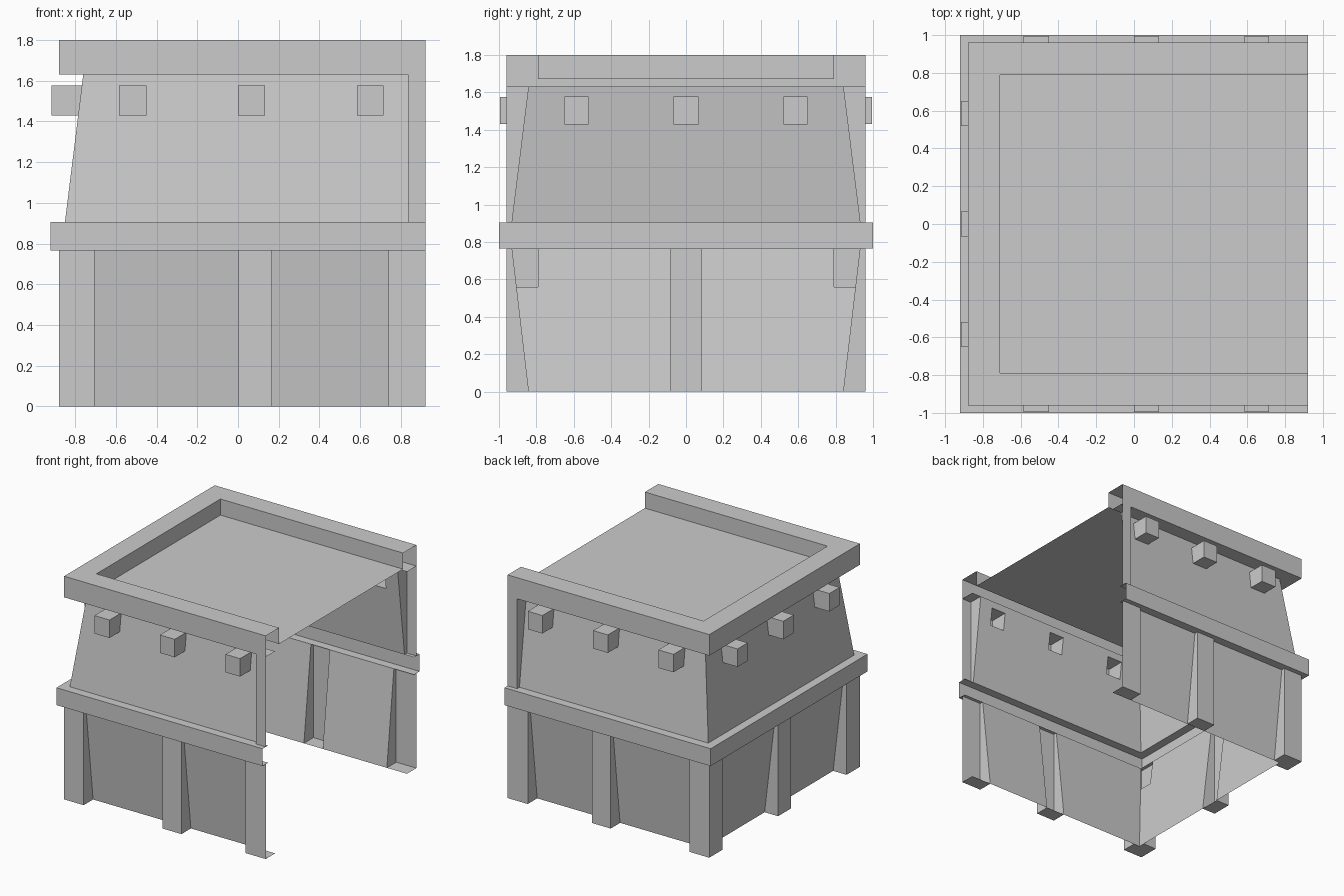
import bpy, bmesh

if "Cube" in bpy.data.objects:
    bpy.data.objects.remove(bpy.data.objects["Cube"])

# Side frames: u runs along the wall, d is the outward distance, z is up.
# Values of u are clamped so neighbouring sides meet in a mitre.
INSET = 0.08
OPEN_X = 0.92


def place(side, u, d, z):
    if side == "left":
        return (INSET - d, min(max(u, -d), d), z)
    u = min(max(u, INSET - d), OPEN_X)
    return (u, -d if side == "front" else d, z)


def wall_d(z):
    """Slope of the lower and upper walls."""
    if z < 0.8:
        return 0.84 + 0.09 * z / 0.765
    return 0.93 - 0.09 * (z - 0.905) / 0.725


def add_face(bm, side, pts):
    verts = [bm.verts.new(place(side, *p)) for p in pts]
    if side != "front":
        verts.reverse()
    bm.faces.new(verts)


def sweep(bm, side, u0, u1, profile):
    for (d0, z0), (d1, z1) in zip(profile, profile[1:]):
        add_face(bm, side, [(u0, d0, z0), (u1, d0, z0), (u1, d1, z1), (u0, d1, z1)])


def panel(bm, side, us, zs, is_hole):
    for a, b in zip(us, us[1:]):
        for lo, hi in zip(zs, zs[1:]):
            if not is_hole((a + b) / 2, (lo + hi) / 2):
                sweep(bm, side, a, b, [(wall_d(lo), lo), (wall_d(hi), hi)])


def bump(bm, side, u0, u1, z0, z1, d, ends=(True, True), bottom=True, top=True):
    """Hollow block standing out of a wall, open at the back."""
    prof = [(wall_d(z0), z0), (d, z0), (d, z1), (wall_d(z1), z1)]
    sweep(bm, side, u0, u1, prof[0 if bottom else 1:4 if top else 3])
    if ends[0]:
        add_face(bm, side, [(u0, *p) for p in prof])
    if ends[1]:
        add_face(bm, side, [(u1, *p) for p in reversed(prof)])


def finish(name, bm):
    bmesh.ops.remove_doubles(bm, verts=bm.verts, dist=0.0005)
    me = bpy.data.meshes.new(name)
    bm.to_mesh(me)
    bm.free()
    bpy.context.collection.objects.link(bpy.data.objects.new(name, me))


SIDES = ("front", "back", "left")
BEAMS = {"front": [(-0.585, -0.45), (0.0, 0.132), (0.585, 0.715)],
         "left": [(-0.65, -0.52), (-0.067, 0.067), (0.52, 0.65)]}
BEAMS["back"] = BEAMS["front"]
ZB0, ZB1 = 1.43, 1.575

# Lower walls, open behind the middle posts
bm = bmesh.new()
for s in ("front", "back"):
    panel(bm, s, [-2, 0.0, 0.168, 0.74], [0, 0.765], lambda u, z: 0 < u < 0.168)
panel(bm, "left", [-2, -0.79, -0.083, 0.083, 0.79, 2], [0, 0.56, 0.765],
      lambda u, z: abs(u) < 0.08 or (abs(u) > 0.8 and z > 0.56))
finish("lower_walls", bm)

# Lower posts: mitred corners, middles and open right ends
bm = bmesh.new()
for s in ("front", "back"):
    for u0, u1, ends in ((-2, -0.705, (False, True)), (0.0, 0.168, (True, True)),
                         (0.74, OPEN_X, (True, False))):
        bump(bm, s, u0, u1, 0, 0.765, 0.96, ends, top=False)
for u0, u1, ends in ((-2, -0.79, (False, True)), (-0.083, 0.083, (True, True)),
                     (0.79, 2, (True, False))):
    bump(bm, "left", u0, u1, 0, 0.765, 0.96, ends, top=False)
finish("lower_posts", bm)

# Middle band
bm = bmesh.new()
for s in SIDES:
    sweep(bm, s, -2, 2, [(0.93, 0.765), (1.0, 0.765), (1.0, 0.905), (0.93, 0.905)])
finish("middle_band", bm)

# Upper walls with sockets behind the beam ends
bm = bmesh.new()
for s in SIDES:
    us = [-2] + [u for pair in BEAMS[s] for u in pair] + [2 if s == "left" else 0.835]
    panel(bm, s, us, [0.905, ZB0, ZB1, 1.63],
          lambda u, z: ZB0 < z < ZB1 and any(a < u < b for a, b in BEAMS[s]))
finish("upper_walls", bm)

# Upper end posts
bm = bmesh.new()
for s in ("front", "back"):
    bump(bm, s, 0.835, OPEN_X, 0.905, 1.63, 0.96, (True, False), False, False)
finish("upper_end_posts", bm)

# Beam ends
bm = bmesh.new()
for s in SIDES:
    for a, b in BEAMS[s]:
        bump(bm, s, a, b, ZB0, ZB1, 0.995)
finish("beam_ends", bm)

# Parapet rim
bm = bmesh.new()
for s in SIDES:
    sweep(bm, s, -2, 2, [(0.84, 1.63), (0.96, 1.63), (0.96, 1.8), (0.79, 1.8), (0.79, 1.67)])
finish("parapet", bm)

# Roof
bm = bmesh.new()
bm.faces.new([bm.verts.new(p) for p in ((-0.71, -0.79, 1.67), (OPEN_X, -0.79, 1.67),
                                        (OPEN_X, 0.79, 1.67), (-0.71, 0.79, 1.67))])
finish("roof", bm)
